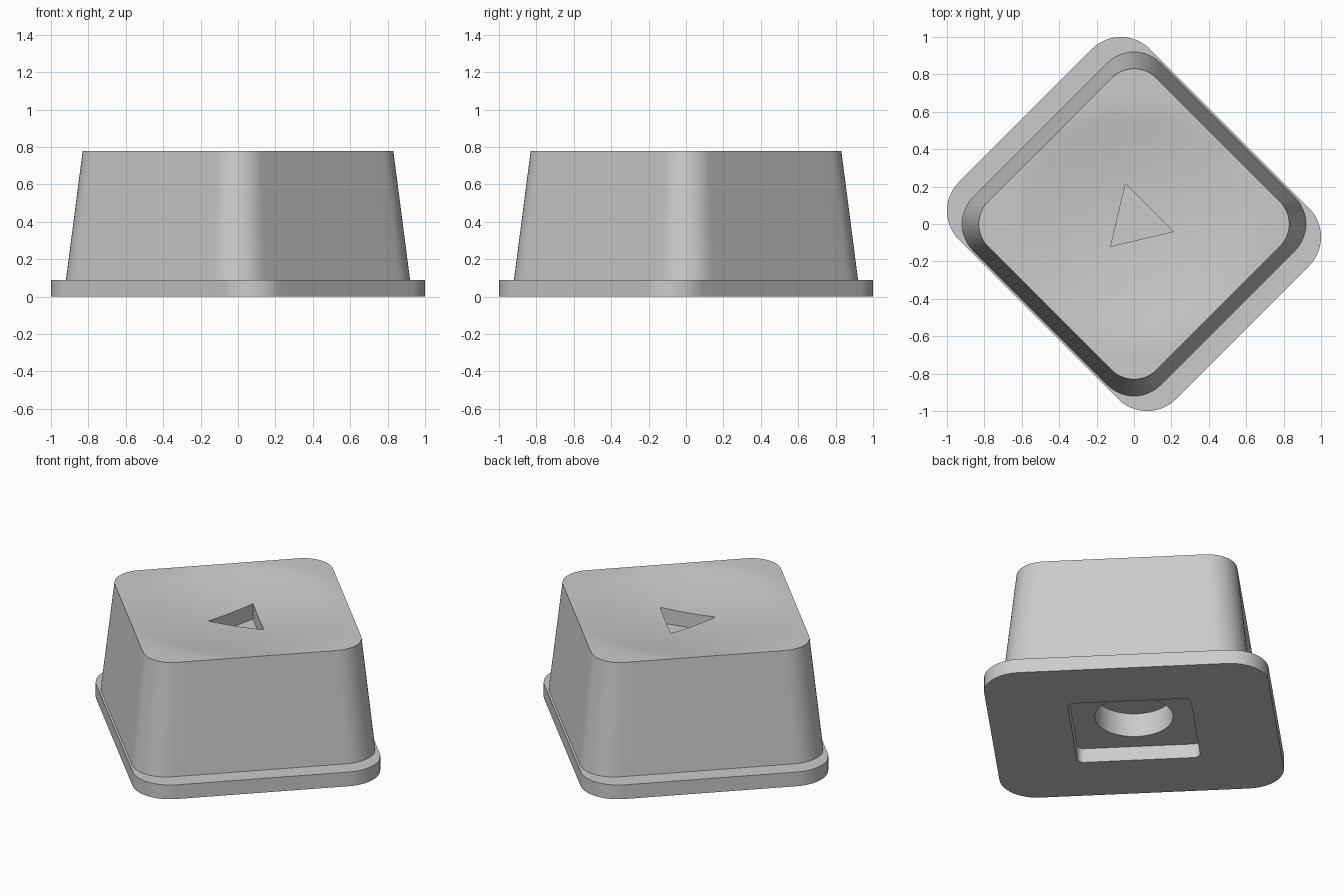
import bpy, bmesh
from math import pi, cos, sin, hypot
from mathutils import Matrix, Vector

cube = bpy.data.objects.get("Cube")
if cube:
    bpy.data.objects.remove(cube, do_unlink=True)

TURN = Matrix.Rotation(pi / 4, 3, "Z")
BASE_Z, TOP_Z = 0.09, 0.78

grey = bpy.data.materials.new("plain_grey")
grey.use_nodes = True
grey.diffuse_color = (0.6, 0.6, 0.6, 1)
grey.node_tree.nodes["Principled BSDF"].inputs["Base Color"].default_value = (0.6, 0.6, 0.6, 1)


def rounded(hx, hy, r, z, arc=12, side=12):
    """Rounded rectangle turned 45 degrees, with divided straight sides."""
    corners = []
    for q, (sx, sy) in enumerate([(1, 1), (-1, 1), (-1, -1), (1, -1)]):
        mid = Vector((sx * (hx - r), sy * (hy - r), z))
        corners.append([mid + r * Vector((cos(a), sin(a), 0))
                        for a in [(q + i / arc) * pi / 2 for i in range(arc + 1)]])
    pts = []
    for q in range(4):
        end, start = corners[q][-1], corners[(q + 1) % 4][0]
        pts += corners[q] + [end.lerp(start, i / side) for i in range(1, side)]
    return [TURN @ p for p in pts]


def loft(name, rings, tip=None):
    """Skin a stack of rings and close both ends; a tip makes the end a fan."""
    bm = bmesh.new()
    loops = [[bm.verts.new(p) for p in ring] for ring in rings]
    n = len(loops[0])
    for a, b in zip(loops, loops[1:]):
        for i in range(n):
            j = (i + 1) % n
            bm.faces.new((a[i], a[j], b[j], b[i]))
    bm.faces.new(loops[0][::-1])
    if tip:
        centre = bm.verts.new(tip)
        for i in range(n):
            bm.faces.new((loops[-1][i], loops[-1][(i + 1) % n], centre))
    else:
        bm.faces.new(loops[-1])
    bmesh.ops.recalc_face_normals(bm, faces=bm.faces)
    mesh = bpy.data.meshes.new(name)
    bm.to_mesh(mesh)
    bm.free()
    mesh.materials.append(grey)
    obj = bpy.data.objects.new(name, mesh)
    bpy.context.collection.objects.link(obj)
    return obj


def activate(obj):
    bpy.ops.object.select_all(action="DESELECT")
    obj.select_set(True)
    bpy.context.view_layer.objects.active = obj


def cut(obj, cutter):
    cutter.hide_render = True
    mod = obj.modifiers.new("cut", "BOOLEAN")
    mod.operation, mod.solver, mod.object = "DIFFERENCE", "EXACT", cutter
    activate(obj)
    bpy.ops.object.modifier_apply(modifier=mod.name)
    bpy.data.objects.remove(cutter, do_unlink=True)


def prism(outline, low, high):
    return loft("cutter", [[Vector((x, y, z)) for x, y in outline] for z in (low, high)])


def dished(p):
    """Sink a point of the top face into the shallow round dish."""
    t = min(1, hypot(p.x, p.y) / 0.65)
    return Vector((p.x, p.y, TOP_Z - 0.06 * (1 - t * t) ** 1.25))


# Base flange with a square pocket through it
base = loft("base_flange", [rounded(0.722, 0.821, 0.22, z) for z in (0, BASE_Z)])
cut(base, loft("cutter", [rounded(0.34, 0.355, 0.04, z) for z in (-0.1, 0.2)]))

# Tapered body with a dished top
rim = rounded(0.637, 0.637, 0.17, TOP_Z)
steps = 16
dish = [[dished(Vector((p.x * k / steps, p.y * k / steps, 0))) for p in rim]
        for k in range(steps - 1, 0, -1)]
body = loft("body", [rounded(0.709, 0.709, 0.2, BASE_Z), rim] + dish, dished(Vector()))

# Triangular recess in the top, round socket underneath
cut(body, prism([(-0.045, 0.215), (-0.125, -0.12), (0.21, -0.04)], 0.63, 1))
circle = [(0.225 * cos(i * pi / 32), 0.225 * sin(i * pi / 32)) for i in range(64)]
cut(body, prism(circle, -0.1, 0.24))

for obj in (base, body):
    activate(obj)
    bpy.ops.object.shade_smooth_by_angle(angle=pi / 6)
